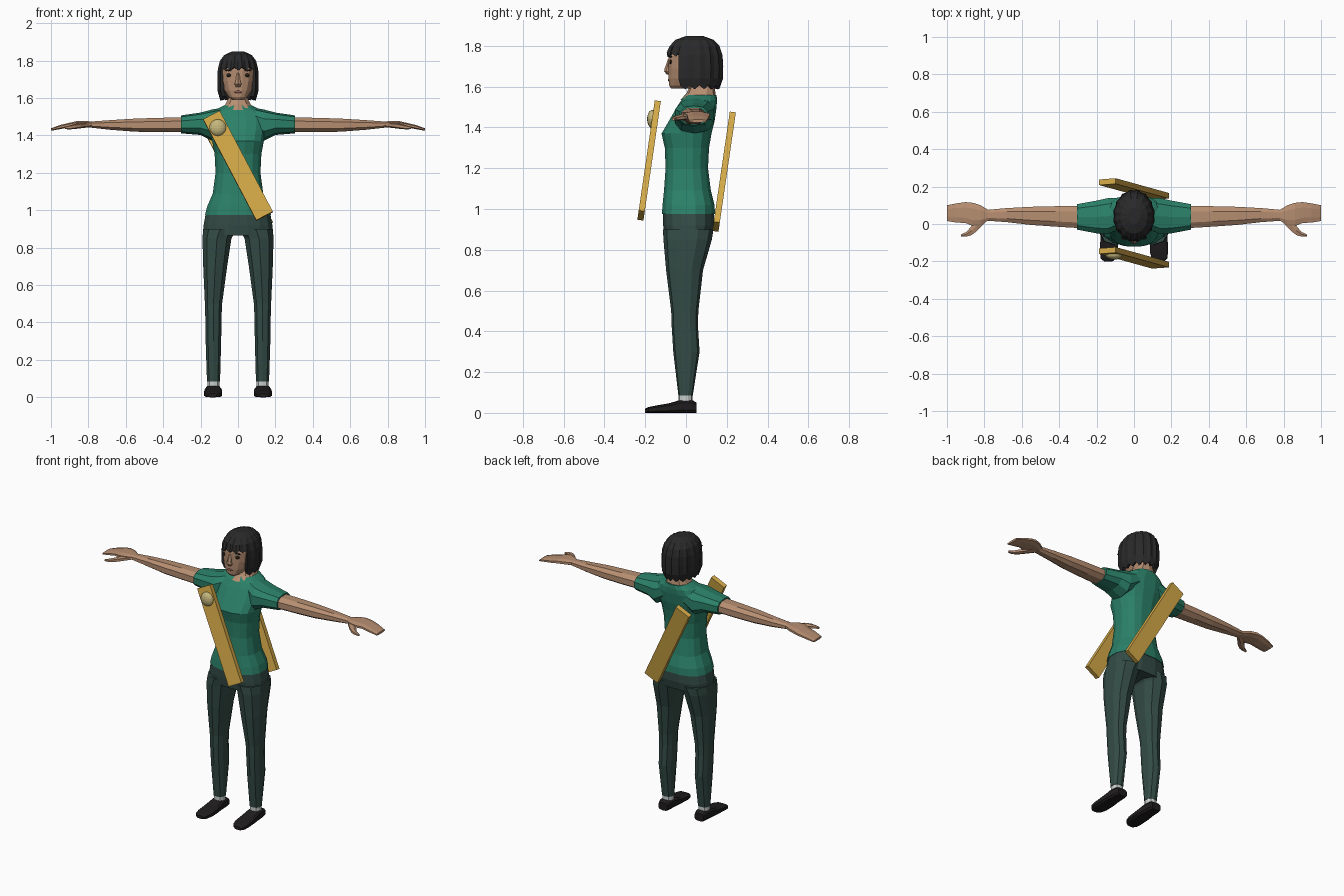
import bpy, bmesh, math
from mathutils import Matrix, Vector

if "Cube" in bpy.data.objects:
    bpy.data.objects.remove(bpy.data.objects["Cube"])


def colour(name, r, g, b):
    m = bpy.data.materials.new(name)
    m.diffuse_color = (r, g, b, 1)
    m.use_nodes = True
    m.node_tree.nodes["Principled BSDF"].inputs["Base Color"].default_value = m.diffuse_color
    return m


SHIRT = colour("green shirt", .024, .22, .14)
PANTS = colour("dark green trousers", .034, .072, .061)
HAIR = colour("black hair", .022, .022, .023)
SKIN = colour("skin", .47, .27, .165)
SHOE = colour("black shoe", .014, .012, .013)
SOCK = colour("pale sock", .58, .62, .61)
GOLD = colour("gold sash", .66, .40, .065)
BADGE = colour("pale gold badge", .55, .47, .20)
DARK = colour("dark eye", .02, .014, .01)
LIP = colour("lip", .27, .11, .08)


def finish(name, bm, mat):
    bmesh.ops.recalc_face_normals(bm, faces=bm.faces)
    me = bpy.data.meshes.new(name)
    bm.to_mesh(me)
    bm.free()
    me.materials.append(mat)
    ob = bpy.data.objects.new(name, me)
    bpy.context.collection.objects.link(ob)
    return ob


def loft(name, mat, rings, axis='z', n=12, side=1, e=0.8):
    """Skin rounded-box rings: (position, a_min, a_max, b_min, b_max)."""
    bm = bmesh.new()
    loops = []
    for p, a0, a1, b0, b1 in rings:
        loop = []
        for i in range(n):
            t = 2 * math.pi * (i + .5) / n
            c, s = math.cos(t), math.sin(t)
            k = math.cos(math.pi / n) ** e      # keep full width at the facets
            a = (a0 + a1) / 2 + (a1 - a0) / 2 * math.copysign(abs(c) ** e, c) / k
            b = (b0 + b1) / 2 + (b1 - b0) / 2 * math.copysign(abs(s) ** e, s) / k
            v = {'z': (a, b, p), 'x': (p, a, b), 'y': (a, p, b)}[axis]
            loop.append(bm.verts.new((v[0] * side, v[1], v[2])))
        loops.append(loop)
    for u, v in zip(loops, loops[1:]):
        for i in range(n):
            j = (i + 1) % n
            bm.faces.new((u[i], u[j], v[j], v[i]))
    bm.faces.new(loops[0])
    bm.faces.new(loops[-1])
    return finish(name, bm, mat)


def ball(name, mat, loc, size, seg=12, rings=6):
    bm = bmesh.new()
    bmesh.ops.create_uvsphere(bm, u_segments=seg, v_segments=rings, radius=1,
                              matrix=Matrix.LocRotScale(Vector(loc), None, Vector(size)))
    return finish(name, bm, mat)


def sym(p, w, b0, b1):
    return (p, -w, w, b0, b1)


# shirt body, hips and neck
loft("shirt_body", SHIRT, [
    sym(.975, .176, -.118, .142), sym(1.02, .165, -.115, .14), sym(1.09, .135, -.108, .122),
    sym(1.2, .12, -.10, .108), sym(1.3, .125, -.104, .113), sym(1.37, .138, -.12, .125),
    sym(1.43, .15, -.085, .14), sym(1.5, .16, -.045, .15), sym(1.535, .125, -.022, .152),
    sym(1.56, .075, .0, .15)], n=16)
loft("hips", PANTS, [sym(.865, .187, -.105, .125), sym(.92, .184, -.112, .138),
                     sym(.985, .172, -.114, .138)], n=16)
loft("neck", SKIN, [sym(1.535, .085, -.025, .145), sym(1.567, .068, .005, .142),
                    sym(1.6, .05, .02, .138), sym(1.65, .05, .02, .13)], n=10)

for s, tag in ((1, "left"), (-1, "right")):
    # leg, sock and shoe
    loft("trouser_leg_" + tag, PANTS, [
        (.9, .004, .186, -.108, .13), (.85, .035, .19, -.106, .122), (.7, .058, .186, -.094, .08),
        (.5, .085, .177, -.07, .058), (.43, .088, .175, -.068, .056), (.3, .09, .173, -.06, .064),
        (.085, .096, .166, -.036, .032)], n=10, side=s)
    loft("sock_" + tag, SOCK, [(.04, .099, .163, -.036, .03), (.09, .099, .163, -.036, .03)],
         n=10, side=s)
    loft("shoe_" + tag, SHOE, [
        (.052, .1, .163, 0, .05), (.03, .094, .17, 0, .062), (-.03, .09, .175, 0, .062),
        (-.08, .085, .18, 0, .047), (-.15, .085, .182, 0, .035), (-.185, .095, .178, 0, .028),
        (-.2, .115, .16, 0, .02)], axis='y', n=10, side=s, e=.55)
    # sleeve, arm, hand and thumb
    loft("sleeve_" + tag, SHIRT, [
        (.07, -.02, .14, 1.43, 1.548), (.14, -.055, .138, 1.375, 1.535),
        (.2, -.05, .125, 1.405, 1.52), (.305, -.03, .106, 1.413, 1.505)],
        axis='x', n=10, side=s)
    loft("arm_" + tag, SKIN, [
        (.29, -.022, .095, 1.418, 1.497), (.42, -.014, .095, 1.418, 1.494),
        (.55, -.005, .092, 1.42, 1.49), (.68, .01, .085, 1.43, 1.482),
        (.79, .018, .075, 1.442, 1.474)], axis='x', n=8, side=s)
    loft("hand_" + tag, SKIN, [
        (.78, .018, .076, 1.444, 1.474), (.82, -.005, .1, 1.448, 1.478),
        (.86, -.012, .113, 1.448, 1.477), (.9, .005, .117, 1.444, 1.468),
        (.95, .008, .11, 1.434, 1.456), (1.0, .016, .1, 1.425, 1.438)],
        axis='x', n=8, side=s)
    loft("thumb_" + tag, SKIN, [
        (.79, .015, .05, 1.445, 1.468), (.84, -.038, .02, 1.44, 1.466),
        (.87, -.06, -.012, 1.436, 1.46), (.895, -.067, -.042, 1.434, 1.454),
        (.925, -.068, -.056, 1.434, 1.446)], axis='x', n=6, side=s)

# head and features
HEAD = [sym(1.59, .03, -.072, .02), sym(1.605, .05, -.082, .06), sym(1.64, .073, -.085, .11),
        sym(1.69, .088, -.085, .14), sym(1.75, .092, -.086, .15), sym(1.81, .075, -.06, .135)]
loft("head", SKIN, HEAD, n=16)
loft("nose", SKIN, [sym(1.66, .012, -.092, -.06), sym(1.675, .019, -.105, -.06),
                    sym(1.69, .013, -.102, -.06), sym(1.735, .007, -.087, -.06)], n=6)
ball("mouth", LIP, (0, -.083, 1.633), (.024, .006, .007), 10, 6)
for s, tag in ((1, "left"), (-1, "right")):
    ball("eye_" + tag, DARK, (.047 * s, -.074, 1.722), (.015, .008, .011), 10, 6)
    ball("eyebrow_" + tag, HAIR, (.047 * s, -.075, 1.748), (.024, .008, .005), 10, 6)

# bobbed hair: ridged shell, cut open below the fringe
bm = bmesh.new()
N = 32
LEVELS = ((1.595, .1), (1.64, .112), (1.7, .113), (1.755, .11), (1.8, .098), (1.83, .075),
          (1.848, .035))
loops = []
for k, (z, w) in enumerate(LEVELS):
    loop = []
    for i in range(N):
        t = 2 * math.pi * i / N
        r = 1 if i % 2 else .95
        tip = (.012 if i % 2 else -.008) if k in (0, 3) and (k == 0 or math.sin(t) < -.3) else 0
        loop.append(bm.verts.new((w * r * math.cos(t), .042 + 1.27 * w * r * math.sin(t), z + tip)))
    loops.append(loop)
for k in range(len(loops) - 1):
    for i in range(N):
        j = (i + 1) % N
        if k < 3 and math.sin(2 * math.pi * (i + .5) / N) < -.62:
            continue                            # face opening
        bm.faces.new((loops[k][i], loops[k][j], loops[k + 1][j], loops[k + 1][i]))
bm.faces.new(loops[-1])
bmesh.ops.delete(bm, geom=[v for v in bm.verts if not v.link_faces], context='VERTS')
hair = finish("hair", bm, HAIR)
solid = hair.modifiers.new("thickness", 'SOLIDIFY')
solid.thickness = .018
solid.offset = -1

# diagonal sash boards, front and back, with a domed badge
turn = Matrix.Rotation(math.radians(-8.3), 4, 'X') @ Matrix.Rotation(math.radians(-27.5), 4, 'Y')
for name, loc in (("sash_front", (0, -.181, 1.238)), ("sash_back", (0, .187, 1.183))):
    bm = bmesh.new()
    bmesh.ops.create_cube(bm, size=1, matrix=Matrix.Translation(loc) @ turn
                          @ Matrix.Diagonal((.1, .03, .615, 1)))
    finish(name, bm, GOLD)
ball("badge", BADGE, (-.108, -.165, 1.441), (.045, .026, .045), 16, 10)
